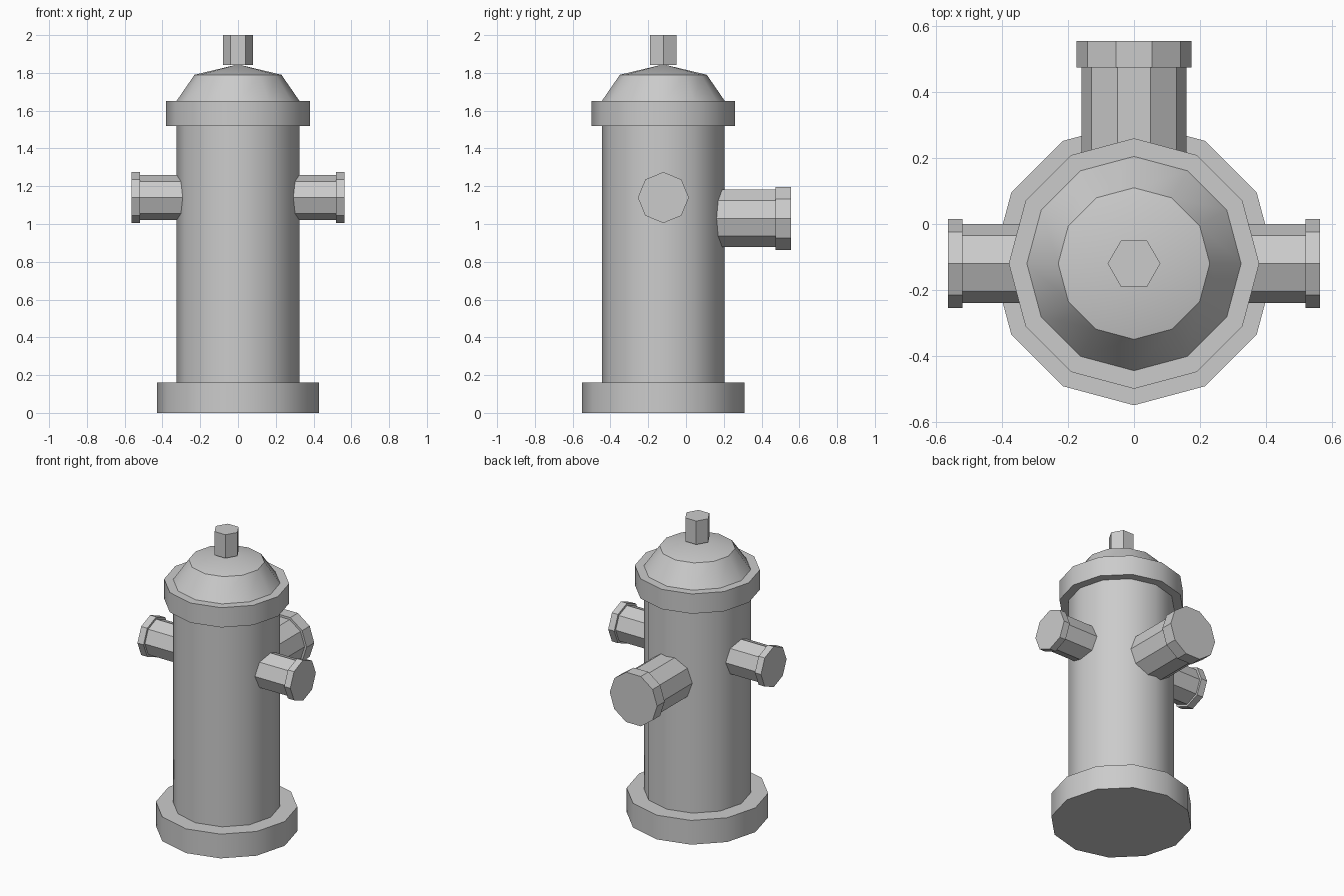
import bpy, bmesh
from math import cos, sin, pi, radians

if "Cube" in bpy.data.objects:
    bpy.data.objects.remove(bpy.data.objects["Cube"])

AXIS_Y = -0.12  # the barrel stands slightly forward of the origin


def lathe(name, profile, sides, loc=(0, AXIS_Y, 0), rot=(0, 0, 0)):
    """Revolve (radius, height) points around local z; ends are capped."""
    bm = bmesh.new()
    rings = []
    for r, h in profile:
        if r == 0:
            rings.append([bm.verts.new((0, 0, h))] * sides)
        else:
            rings.append([bm.verts.new((r * cos(2 * pi * i / sides),
                                        r * sin(2 * pi * i / sides), h))
                          for i in range(sides)])
    for low, high in zip(rings, rings[1:]):
        for i in range(sides):
            j = (i + 1) % sides
            bm.faces.new(dict.fromkeys((low[i], low[j], high[j], high[i])))
    if profile[0][0] > 0:
        bm.faces.new(rings[0][::-1])
    if profile[-1][0] > 0:
        bm.faces.new(rings[-1])
    bmesh.ops.recalc_face_normals(bm, faces=bm.faces)
    mesh = bpy.data.meshes.new(name)
    bm.to_mesh(mesh)
    bm.free()
    ob = bpy.data.objects.new(name, mesh)
    bpy.context.collection.objects.link(ob)
    ob.location, ob.rotation_euler = loc, rot
    # 12-sided parts shade smooth (30 degree steps), nozzles stay faceted
    bpy.ops.object.select_all(action='DESELECT')
    ob.select_set(True)
    bpy.context.view_layer.objects.active = ob
    bpy.ops.object.shade_smooth_by_angle(angle=radians(33))
    return ob


# Upright body
lathe("base_flange", [(0.43, 0), (0.43, 0.162)], 12)
lathe("barrel", [(0.325, 0.162), (0.325, 1.52)], 12)
lathe("top_collar", [(0.38, 1.52), (0.38, 1.652)], 12)
lathe("bonnet", [(0.325, 1.652), (0.23, 1.79), (0, 1.845)], 12)
lathe("top_nut", [(0.08, 1.843), (0.08, 2.0)], 6)

# Side outlets with caps
side = [(0.12, 0.25), (0.12, 0.52), (0.135, 0.52), (0.135, 0.565)]
for label, s in (("right", 1), ("left", -1)):
    lathe(label + "_outlet", side, 8, (0, AXIS_Y, 1.14), (0, s * pi / 2, 0))

# Large outlet with cap, pointing to +y
large = [(0.16, 0.10), (0.16, 0.475), (0.175, 0.475), (0.175, 0.555)]
lathe("large_outlet", large, 10, (0, 0, 1.03), (-pi / 2, 0, 0))
